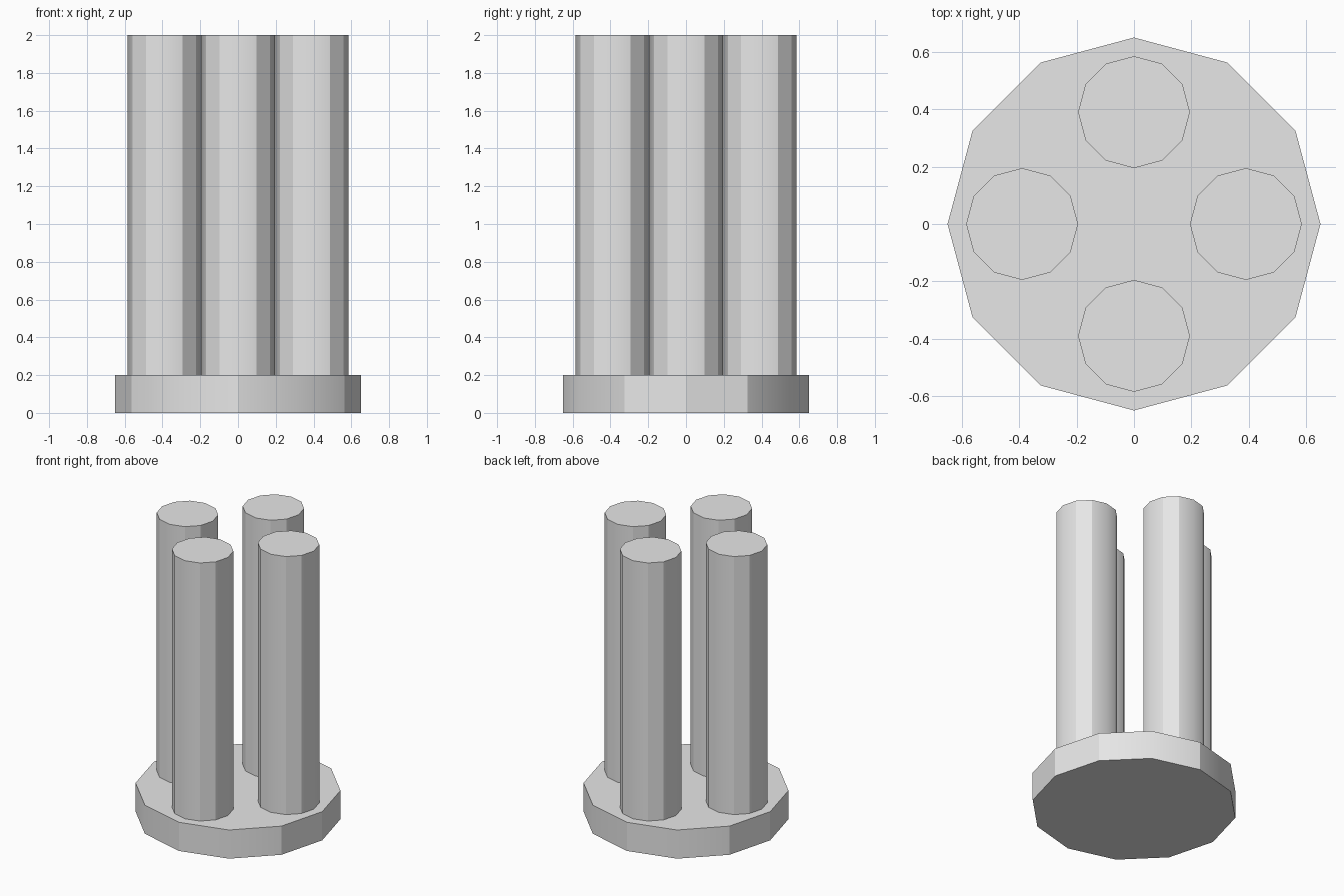
import bpy
import math

# Remove the default cube
cube = bpy.data.objects.get("Cube")
if cube:
    bpy.data.objects.remove(cube, do_unlink=True)

# Single plain material
grey = bpy.data.materials.new("light grey")
grey.use_nodes = True
color = (0.8, 0.8, 0.8, 1.0)
grey.diffuse_color = color
grey.node_tree.nodes["Principled BSDF"].inputs["Base Color"].default_value = color

SIDES = 12
BASE_RADIUS = 0.65
BASE_HEIGHT = 0.2
POST_RADIUS = 0.195
POST_OFFSET = 0.39
TOP = 2.0


def prism(name, radius, x, y, bottom, top):
    """Twelve-sided upright cylinder with corners on the axes."""
    bpy.ops.mesh.primitive_cylinder_add(
        vertices=SIDES, radius=radius, depth=top - bottom,
        location=(x, y, (bottom + top) / 2))
    obj = bpy.context.object
    obj.name = name
    obj.data.materials.append(grey)
    bpy.ops.object.shade_smooth_by_angle(angle=math.radians(30))
    return obj


# Round base plate
prism("base_plate", BASE_RADIUS, 0, 0, 0, BASE_HEIGHT)

# Four posts around the centre
for i, side in enumerate(("left", "back", "right", "front")):
    a = i * math.pi / 2
    prism(side + "_post", POST_RADIUS, POST_OFFSET * math.cos(a),
          POST_OFFSET * math.sin(a), BASE_HEIGHT, TOP)
